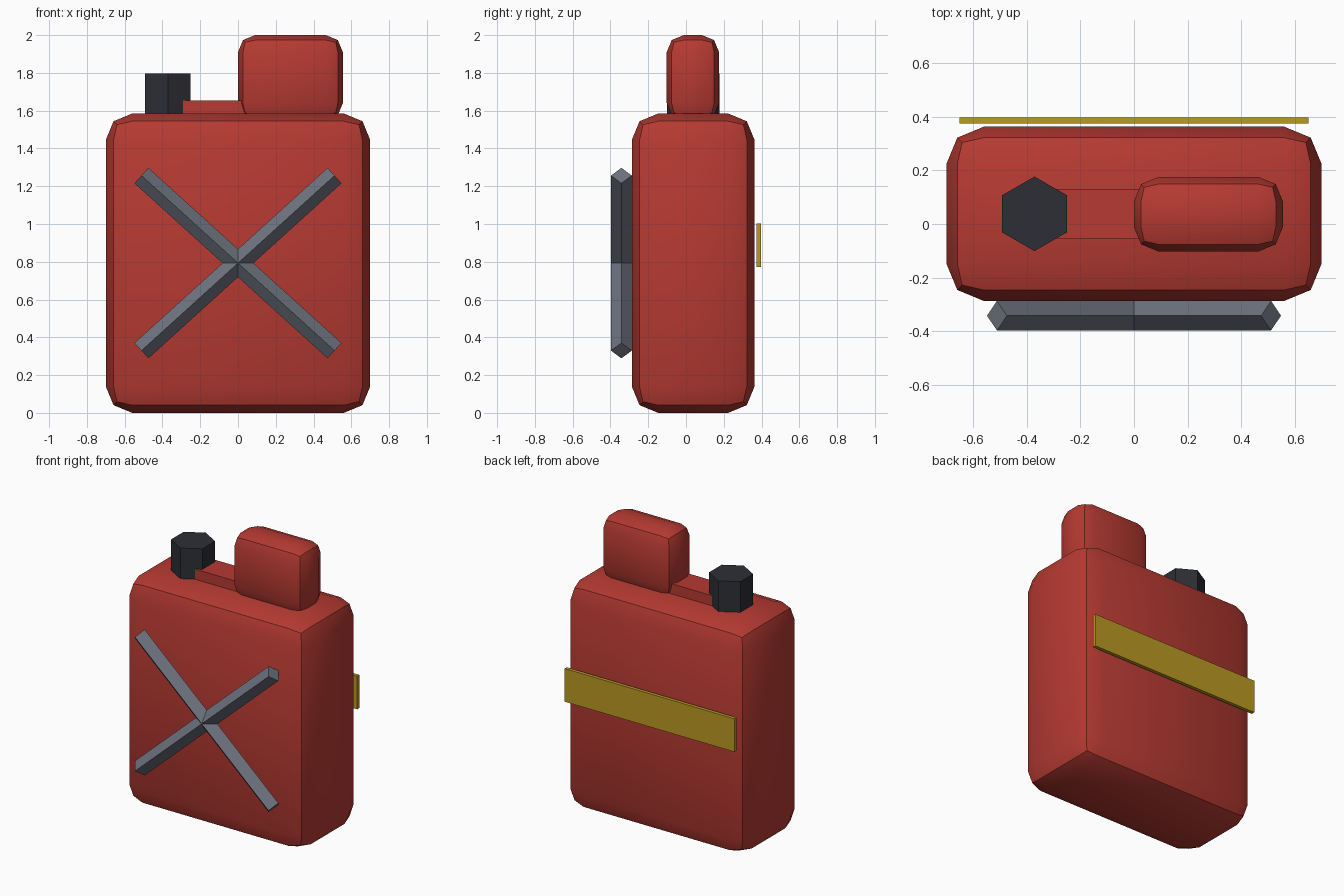
import bpy
from math import radians, pi

default = bpy.data.objects.get("Cube")
if default:
    bpy.data.objects.remove(default, do_unlink=True)


def material(name, r, g, b):
    mat = bpy.data.materials.new(name)
    mat.use_nodes = True
    mat.diffuse_color = (r, g, b, 1)
    mat.node_tree.nodes["Principled BSDF"].inputs["Base Color"].default_value = (r, g, b, 1)
    return mat


RED = material("red paint", 0.47, 0.042, 0.032)
DARK = material("dark rubber", 0.027, 0.028, 0.036)
STEEL = material("grey steel", 0.155, 0.17, 0.21)
YELLOW = material("yellow band", 0.50, 0.32, 0.018)


def finish(name, mat):
    obj = bpy.context.object
    obj.name = obj.data.name = name
    obj.data.materials.append(mat)
    return obj


def box(name, mat, low, high, bevel=0):
    """Box between two corners, optionally with softened edges."""
    centre = [(a + b) / 2 for a, b in zip(low, high)]
    bpy.ops.mesh.primitive_cube_add(size=1, location=centre)
    obj = finish(name, mat)
    obj.scale = [b - a for a, b in zip(low, high)]
    bpy.ops.object.transform_apply(location=False, rotation=False, scale=True)
    if bevel:
        mod = obj.modifiers.new("soft edges", "BEVEL")
        mod.width = bevel
        mod.segments = 2
        bpy.ops.object.modifier_apply(modifier=mod.name)
        bpy.ops.object.shade_smooth_by_angle(angle=radians(30))
    return obj


def prism(name, mat, sides, radius, depth, location, rotation):
    bpy.ops.mesh.primitive_cylinder_add(vertices=sides, radius=radius, depth=depth,
                                        location=location, rotation=rotation)
    return finish(name, mat)


# Can body, grip block and the low bridge between grip and cap
box("can_body", RED, (-0.7, -0.287, 0), (0.7, 0.363, 1.585), bevel=0.14)
box("grip_block", RED, (0, -0.102, 1.55), (0.555, 0.175, 2.0), bevel=0.09)
box("bridge", RED, (-0.295, -0.055, 1.52), (0.15, 0.13, 1.655))

# Hexagonal screw cap
prism("screw_cap", DARK, 6, 0.139, 0.25, (-0.371, 0.038, 1.672), (0, 0, 0))

# Crossed diamond-section braces on the front
for side, label in ((1, "left"), (-1, "right")):
    prism("brace_up_" + label, STEEL, 4, 0.055, 1.38,
          (0, -0.342, 0.793), (0, side * (pi / 2 - radians(42.2)), 0))

# Flat band standing just off the back
box("back_band", YELLOW, (-0.65, 0.374, 0.773), (0.65, 0.398, 1.002))
